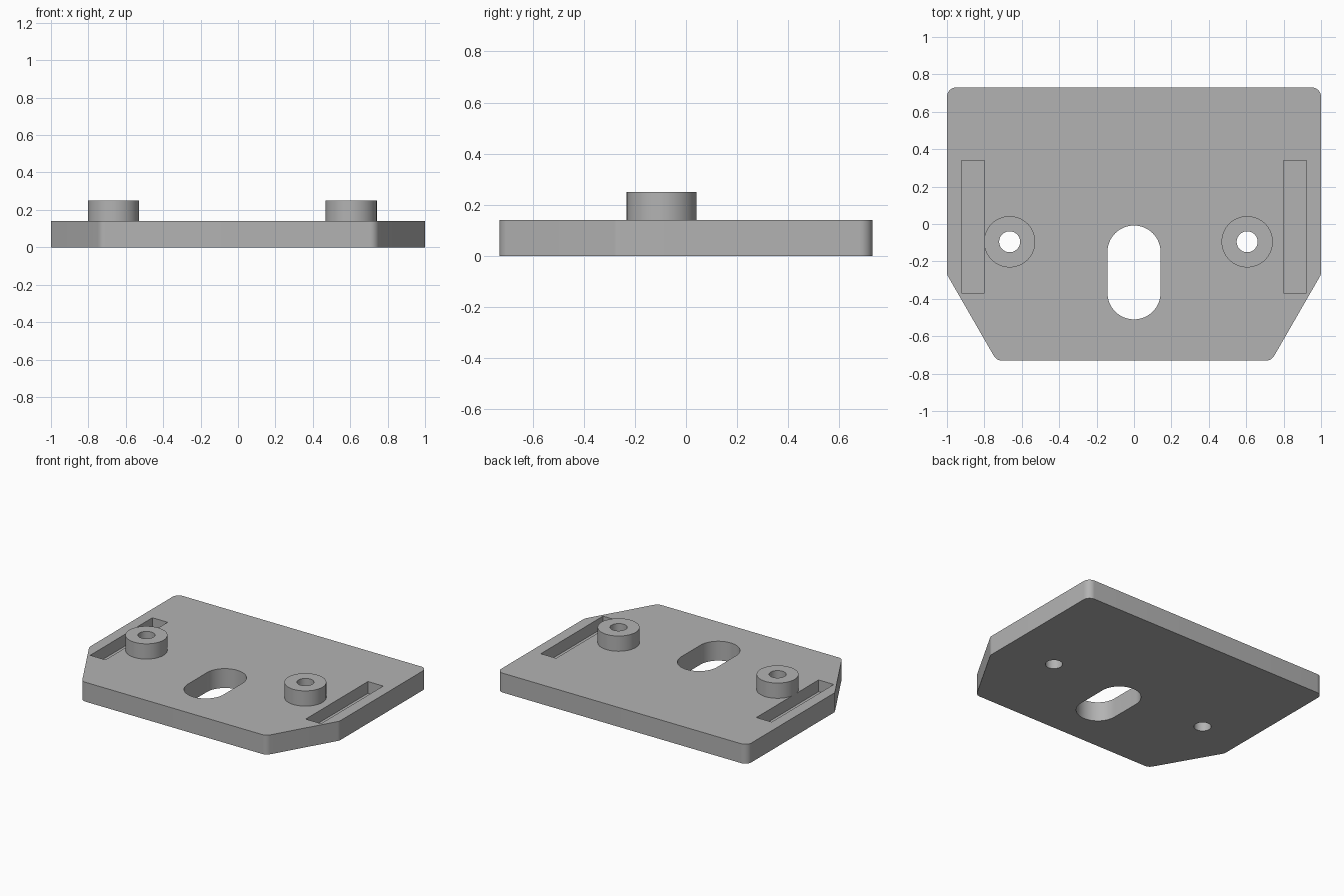
import bpy, bmesh, math
from mathutils import Vector

if "Cube" in bpy.data.objects:
    bpy.data.objects.remove(bpy.data.objects["Cube"], do_unlink=True)

THICK, BOSS_TOP, POCKET_FLOOR = 0.14, 0.25, 0.055
BOSS_R, HOLE_R, BOSS_Y = 0.137, 0.056, -0.095
BOSSES = {"right": -0.665, "left": 0.605}
SEGS = 64

grey = bpy.data.materials.new("plain_grey")
grey.use_nodes = True
grey.diffuse_color = (0.45, 0.45, 0.45, 1)
grey.node_tree.nodes["Principled BSDF"].inputs["Base Color"].default_value = grey.diffuse_color


def finish(name, bm):
    bmesh.ops.recalc_face_normals(bm, faces=bm.faces)
    mesh = bpy.data.meshes.new(name)
    bm.to_mesh(mesh)
    bm.free()
    mesh.materials.append(grey)
    obj = bpy.data.objects.new(name, mesh)
    bpy.context.collection.objects.link(obj)
    return obj


def prism(name, outline, z0, z1):
    """Extrude a flat outline between two heights."""
    bm = bmesh.new()
    face = bm.faces.new([bm.verts.new((x, y, z0)) for x, y in outline])
    top = bmesh.ops.extrude_face_region(bm, geom=[face])["geom"]
    verts = [v for v in top if isinstance(v, bmesh.types.BMVert)]
    bmesh.ops.translate(bm, verts=verts, vec=(0, 0, z1 - z0))
    return finish(name, bm)


def rounded(corners, steps=10):
    """Round each (x, y, radius) corner of a counter-clockwise convex outline."""
    points = []
    for i, (x, y, r) in enumerate(corners):
        p = Vector((x, y))
        a = (Vector(corners[i - 1][:2]) - p).normalized()
        b = (Vector(corners[(i + 1) % len(corners)][:2]) - p).normalized()
        half = a.angle(b) / 2
        centre = p + (a + b).normalized() * r / math.sin(half)
        start = p + a * r / math.tan(half) - centre
        sweep = math.pi - 2 * half
        for k in range(steps + 1):
            t = sweep * k / steps
            c, s = math.cos(t), math.sin(t)
            points.append((centre.x + start.x * c - start.y * s,
                           centre.y + start.x * s + start.y * c))
    return points


def arc(cx, cy, r, begin, end, count):
    return [(cx + r * math.cos(begin + (end - begin) * k / count),
             cy + r * math.sin(begin + (end - begin) * k / count)) for k in range(count)]


def smooth(obj):
    bpy.ops.object.select_all(action="DESELECT")
    obj.select_set(True)
    bpy.context.view_layer.objects.active = obj
    bpy.ops.object.shade_smooth_by_angle(angle=math.radians(30))


# Base plate with clipped front corners
half_outline = [(0.735, -0.73, 0.05), (1, -0.27, 0.05), (1, 0.73, 0.05)]
mirrored = [(-x, y, r) for x, y, r in reversed(half_outline)]
plate = prism("base_plate", rounded(half_outline + mirrored), 0, THICK)

# Central oblong slot, boss holes and side pockets
slot_r, slot_low, slot_high = 0.142, -0.368, -0.15
oblong = (arc(0, slot_high, slot_r, 0, math.pi, 32) + [(-slot_r, slot_high)]
          + arc(0, slot_low, slot_r, math.pi, math.tau, 32) + [(slot_r, slot_low)])
cutters = [prism("slot_cutter", oblong, -0.1, 0.3)]
for x in BOSSES.values():
    cutters.append(prism("hole_cutter", arc(x, BOSS_Y, HOLE_R, 0, math.tau, SEGS), -0.1, 0.3))
for side in (-1, 1):
    x0, x1 = sorted((side * 0.8, side * 0.922))
    pocket = [(x0, -0.37), (x1, -0.37), (x1, 0.34), (x0, 0.34)]
    cutters.append(prism("pocket_cutter", pocket, POCKET_FLOOR, 0.3))

bpy.context.view_layer.objects.active = plate
for cutter in cutters:
    mod = plate.modifiers.new("cut", "BOOLEAN")
    mod.operation, mod.solver, mod.object = "DIFFERENCE", "EXACT", cutter
    bpy.ops.object.modifier_apply(modifier=mod.name)
    bpy.data.objects.remove(cutter, do_unlink=True)
smooth(plate)

# Raised round bosses, each a ring around its hole
for side, x in BOSSES.items():
    bm = bmesh.new()
    loops = []
    for r, z in ((BOSS_R, THICK), (BOSS_R, BOSS_TOP), (HOLE_R, BOSS_TOP), (HOLE_R, THICK)):
        loops.append([bm.verts.new((px, py, z))
                      for px, py in arc(x, BOSS_Y, r, 0, math.tau, SEGS)])
    for i, loop in enumerate(loops):
        following = loops[(i + 1) % len(loops)]
        for k in range(SEGS):
            n = (k + 1) % SEGS
            bm.faces.new((loop[k], loop[n], following[n], following[k]))
    smooth(finish(side + "_boss", bm))
